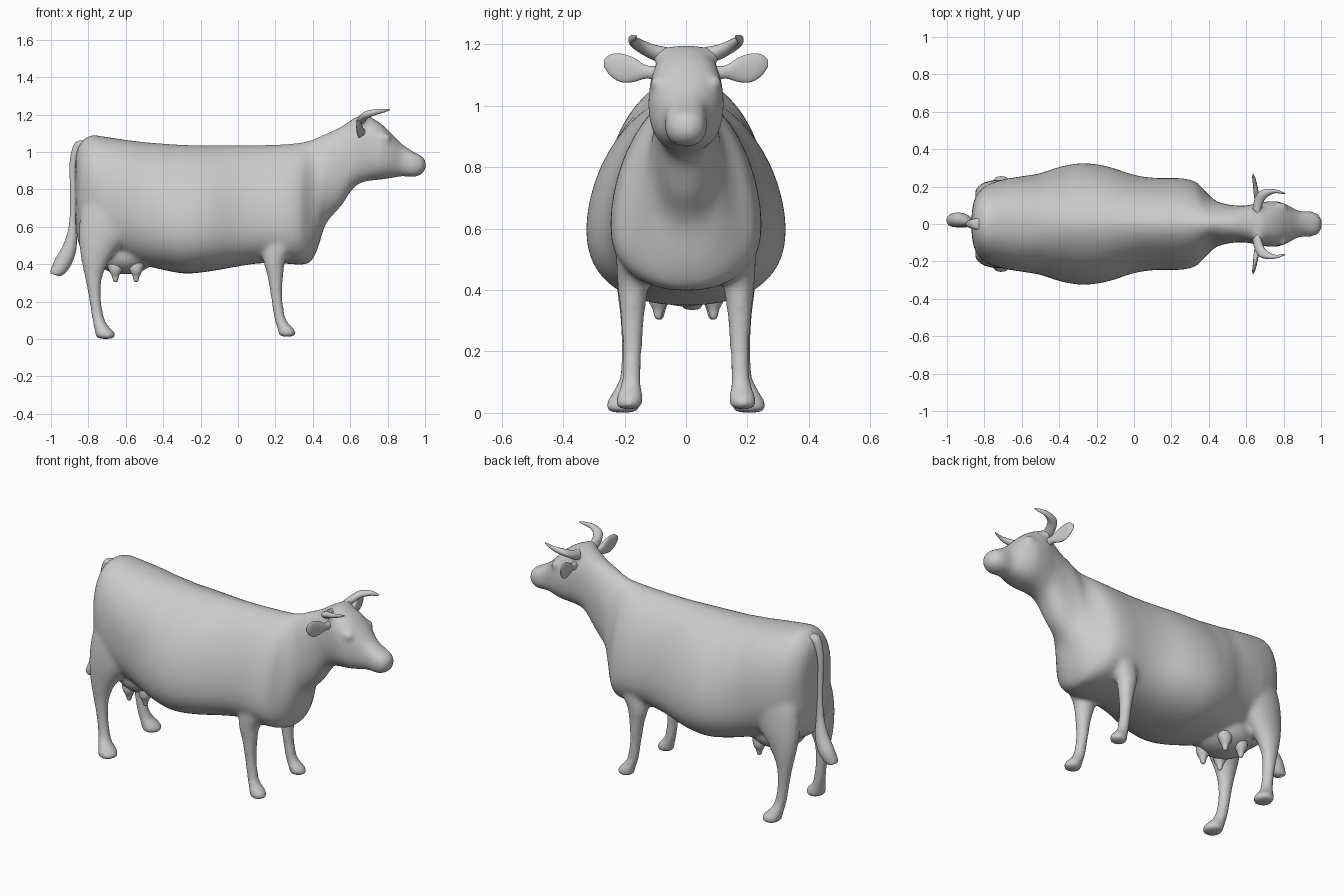
import bpy, bmesh, math
from mathutils import Vector, Matrix

def smooth_rows(rows, steps):
    """Catmull-Rom interpolation of rows of numbers."""
    out = []
    for i in range(len(rows) - 1):
        a, b, c, d = (rows[max(i - 1, 0)], rows[i], rows[i + 1], rows[min(i + 2, len(rows) - 1)])
        for k in range(steps):
            t = k / steps
            out.append([0.5 * (2 * q + (r - p) * t + (2 * p - 5 * q + 4 * r - s) * t * t
                        + (3 * q - p - 3 * r + s) * t ** 3) for p, q, r, s in zip(a, b, c, d)])
    return out + [list(rows[-1])]

def skin(bm, rings):
    """Bridge rings of points and cap both ends."""
    vs = [[bm.verts.new(p) for p in ring] for ring in rings]
    n = len(vs[0])
    for a, b in zip(vs, vs[1:]):
        for i in range(n):
            j = (i + 1) % n
            bm.faces.new((a[i], a[j], b[j], b[i]))
    bm.faces.new(vs[0][::-1])
    bm.faces.new(vs[-1])

def tube(bm, rows, u, v, n=20, steps=5, side=1):
    """Rows are x, y, z, radius along u, radius along v."""
    u, v = Vector(u).normalized(), Vector(v).normalized()
    rings = []
    for x, y, z, ru, rv in smooth_rows(rows, steps):
        ring = []
        for i in range(n):
            a = math.tau * i / n
            p = Vector((x, y, z)) + u * ru * math.cos(a) + v * rv * math.sin(a)
            ring.append((p.x, p.y * side, p.z))
        rings.append(ring)
    skin(bm, rings)

def ball(bm, loc, size):
    m = Matrix.Translation(loc) @ Matrix.Diagonal((*size, 1))
    bmesh.ops.create_uvsphere(bm, u_segments=24, v_segments=16, radius=1, matrix=m)

def finish(bm, name, mirror=False):
    bmesh.ops.recalc_face_normals(bm, faces=bm.faces)
    for f in bm.faces:
        f.smooth = True
    me = bpy.data.meshes.new(name)
    bm.to_mesh(me)
    bm.free()
    ob = bpy.data.objects.new(name, me)
    bpy.context.collection.objects.link(ob)
    if mirror:
        mod = ob.modifiers.new("Mirror", 'MIRROR')
        mod.use_axis = (False, True, False)
        mod.use_mirror_merge = False
    return ob

X, Y, Z = (1, 0, 0), (0, 1, 0), (0, 0, 1)

# Torso, neck and head: x, bottom, top, half width, height of widest point
torso = [
    (-.868, .60, .97, .06, .85), (-.848, .50, 1.04, .145, .82), (-.79, .45, 1.088, .205, .79),
    (-.70, .44, 1.08, .238, .75), (-.60, .425, 1.065, .255, .72), (-.50, .395, 1.053, .272, .66),
    (-.40, .37, 1.045, .305, .62), (-.28, .35, 1.038, .325, .60), (-.15, .362, 1.035, .31, .60),
    (0, .388, 1.035, .263, .61), (.12, .405, 1.037, .246, .62), (.25, .403, 1.042, .245, .61),
    (.33, .398, 1.05, .225, .60), (.385, .41, 1.063, .172, .61), (.425, .48, 1.078, .134, .70),
    (.47, .615, 1.098, .112, .84), (.55, .71, 1.135, .098, .92), (.62, .81, 1.18, .102, 1.0),
    (.68, .842, 1.197, .116, 1.02), (.76, .852, 1.155, .122, 1.0), (.82, .861, 1.10, .102, .98),
    (.88, .87, 1.04, .070, .95), (.94, .866, 1.0, .068, .935), (.98, .88, .98, .055, .93),
    (1.003, .905, .955, .026, .93)]
body = bmesh.new()
rings = []
for x, zb, zt, w, zc in smooth_rows(torso, 4):
    # fuller hips and head, leaner withers
    power = 1.8 + .35 * min(max((-.35 - x) / .2, 0), 1) + .65 * min(max((x - .42) / .2, 0), 1)
    ring = []
    for i in range(48):
        c, s = math.cos(math.tau * i / 48), math.sin(math.tau * i / 48)
        e = 2 / (power if s > 0 else 2.35)
        h = zt - zc if s > 0 else zc - zb
        ring.append((x, math.copysign(abs(c) ** e, c) * w,
                     zc + math.copysign(abs(s) ** e, s) * h))
    rings.append(ring)
skin(body, rings)

# Legs with hooves, both sides
hind = [(-.69, .13, .85, .10, .07), (-.70, .155, .68, .14, .075), (-.722, .162, .55, .13, .075),
        (-.76, .172, .43, .08, .056), (-.772, .178, .33, .047, .039), (-.765, .178, .22, .033, .032),
        (-.75, .183, .12, .033, .033), (-.735, .194, .075, .038, .042), (-.712, .204, .035, .053, .055),
        (-.708, .206, .012, .052, .055), (-.706, .206, .001, .04, .042)]
fore = [(.24, .15, .70, .10, .06), (.22, .165, .52, .085, .062), (.195, .172, .42, .06, .052),
        (.2, .174, .33, .042, .041), (.207, .175, .22, .031, .033), (.222, .177, .12, .031, .032),
        (.235, .18, .085, .035, .036), (.258, .184, .05, .046, .044), (.263, .186, .025, .047, .044),
        (.263, .186, .012, .036, .034)]
for s in (1, -1):
    tube(body, hind, X, Y, side=s)
    tube(body, fore, X, Y, side=s)
    ball(body, (.78, s * .094, 1.075), (.04, .024, .025))    # brow and eye

# Poll between the horns, and udder
ball(body, (.665, 0, 1.162), (.035, .115, .036))
ball(body, (-.605, 0, .45), (.165, .15, .105))

cow = finish(body, "body")
rm = cow.modifiers.new("Fuse", 'REMESH')
rm.mode = 'VOXEL'
rm.voxel_size = .011
rm.use_smooth_shade = True
sm = cow.modifiers.new("Soften", 'SMOOTH')
sm.factor = .5
sm.iterations = 14

# Teats
bm = bmesh.new()
for x, y in ((-.545, .09), (-.655, .085)):
    tube(bm, [(x, y * .8, .43, .055, .045), (x, y, .37, .036, .033), (x, y, .337, .019, .019),
              (x, y, .312, .012, .012), (x, y, .304, .004, .004)], X, Y, 14, 3)
finish(bm, "teats", True)

# Horns
bm = bmesh.new()
tube(bm, [(.655, .06, 1.16, .03, .03), (.665, .115, 1.178, .028, .024), (.69, .158, 1.2, .025, .02),
          (.74, .176, 1.214, .017, .015), (.785, .17, 1.222, .013, .009), (.81, .163, 1.227, .004, .003)],
     (1, -1, 0), Z, 16, 5)
finish(bm, "horns", True)

# Ears
bm = bmesh.new()
tube(bm, [(.665, .08, 1.105, .02, .024), (.66, .13, 1.11, .016, .022), (.653, .17, 1.117, .014, .04),
          (.647, .21, 1.123, .011, .047), (.641, .245, 1.132, .009, .036), (.636, .267, 1.138, .003, .012)],
     X, Z, 18, 5)
finish(bm, "ears", True)

# Tail with tuft
bm = bmesh.new()
tube(bm, [(-.80, 0, 1.055, .03, .025), (-.84, 0, 1.045, .03, .028), (-.868, 0, 1.0, .024, .023),
          (-.884, 0, .92, .017, .018), (-.882, .0, .80, .015, .017), (-.882, .003, .68, .015, .017),
          (-.885, .007, .58, .02, .024), (-.9, .015, .49, .033, .038), (-.936, .022, .41, .04, .046),
          (-.965, .02, .36, .036, .038), (-.98, .02, .343, .028, .024)],
     Y, (.88, 0, -.3), 18, 5)
finish(bm, "tail")
